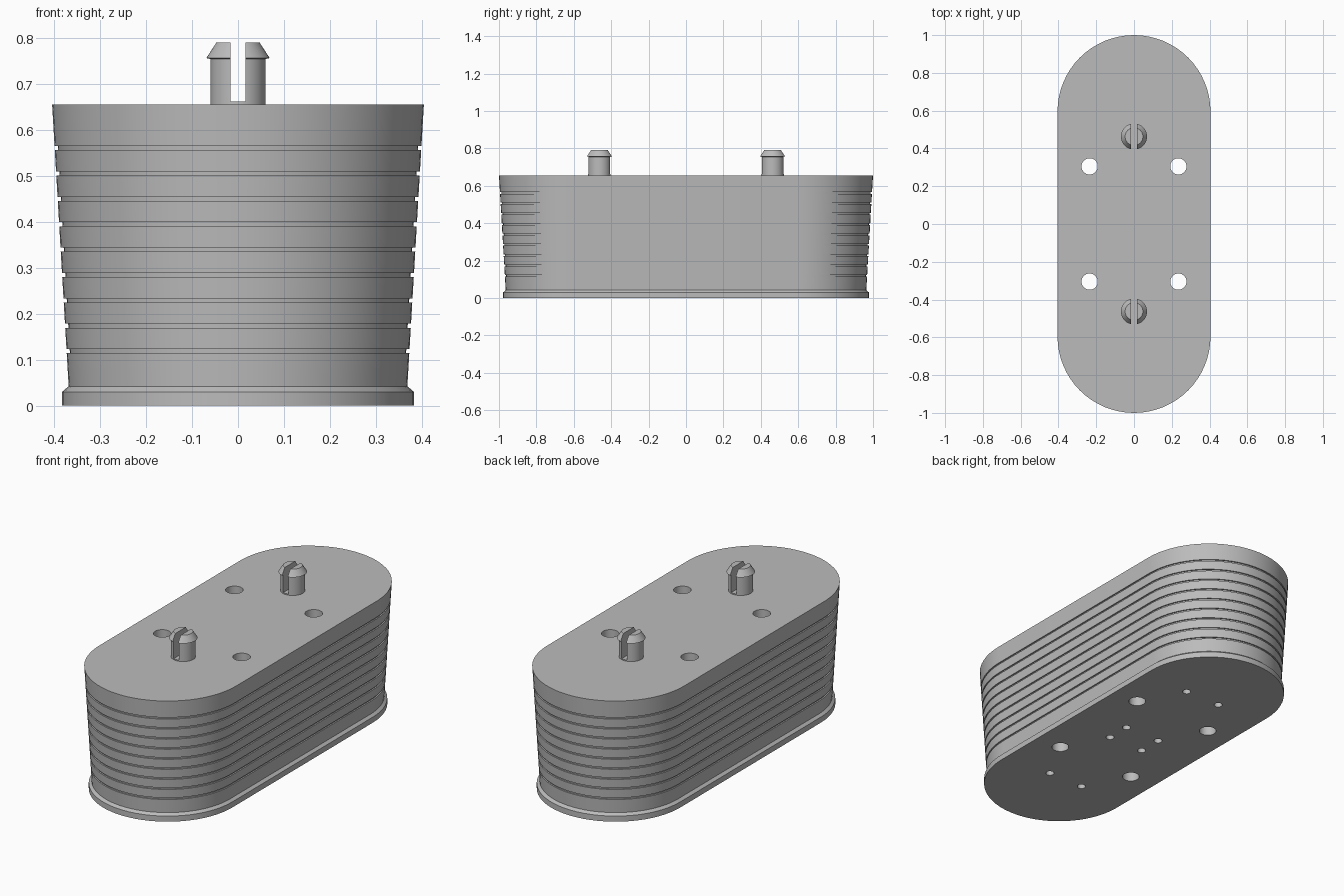
import bpy, bmesh, math

old = bpy.data.objects.get("Cube")
if old:
    bpy.data.objects.remove(old, do_unlink=True)

grey = bpy.data.materials.new("plain grey")
grey.use_nodes = True
colour = (0.5, 0.5, 0.5, 1)
grey.diffuse_color = colour
grey.node_tree.nodes["Principled BSDF"].inputs["Base Color"].default_value = colour

TOP = 0.656
WAIST = 0.042
STRAIGHT = 0.595     # half length of the straight sides


def finish(name, bm):
    bmesh.ops.recalc_face_normals(bm, faces=bm.faces)
    mesh = bpy.data.meshes.new(name)
    bm.to_mesh(mesh)
    bm.free()
    obj = bpy.data.objects.new(name, mesh)
    bpy.context.collection.objects.link(obj)
    mesh.materials.append(grey)
    return obj


def loft(name, profile, offset=0.0, centre_y=0.0, steps=32):
    """Stack capsule-shaped (or round) rings from (radius, height) pairs."""
    bm = bmesh.new()
    rings = []
    for r, z in profile:
        ring = []
        for side in (1, -1):
            for i in range(steps + (1 if offset else 0)):
                a = math.pi * i / steps
                ring.append(bm.verts.new((side * r * math.cos(a),
                            centre_y + side * (offset + r * math.sin(a)), z)))
        rings.append(ring)
    n = len(rings[0])
    for low, high in zip(rings, rings[1:]):
        for i in range(n):
            j = (i + 1) % n
            bm.faces.new((low[i], low[j], high[j], high[i]))
    bm.faces.new(rings[0])
    bm.faces.new(rings[-1])
    return finish(name, bm)


def cut(obj, cutter):
    mod = obj.modifiers.new("cut", 'BOOLEAN')
    mod.operation = 'DIFFERENCE'
    mod.solver = 'EXACT'
    mod.object = cutter
    cutter.hide_render = True
    bpy.ops.object.select_all(action='DESELECT')
    bpy.context.view_layer.objects.active = obj
    obj.select_set(True)
    bpy.ops.object.modifier_apply(modifier=mod.name)
    bpy.data.objects.remove(cutter, do_unlink=True)
    bpy.ops.object.shade_smooth_by_angle(angle=math.radians(30))


# Tapered body with a foot flange and nine shallow grooves
def wall(z):
    return 0.369 + (0.405 - 0.369) * (z - WAIST) / (TOP - WAIST)


profile = [(0.383, 0), (0.383, 0.03), (wall(WAIST), WAIST)]
for i in range(9):
    lo = 0.114 + i * 0.0553
    hi = lo + 0.009
    profile += [(wall(lo), lo), (wall(lo) - 0.007, lo),
                (wall(hi) - 0.007, hi), (wall(hi), hi)]
profile.append((wall(TOP), TOP))
body = loft("grooved_body", profile, STRAIGHT)

# Four through holes and eight small blind holes in the underside
holes = bmesh.new()
for x, y, r, top in ((0.235, 0.305, 0.043, 0.8),
                     (0.105, 0.065, 0.021, 0.25),
                     (0.105, 0.543, 0.021, 0.25)):
    for sx in (1, -1):
        for sy in (1, -1):
            new = bmesh.ops.create_cone(holes, cap_ends=True, segments=32,
                                        radius1=r, radius2=r, depth=top + 0.1)
            bmesh.ops.translate(holes, verts=new["verts"],
                                vec=(sx * x, sy * y, (top - 0.1) / 2))
cut(body, finish("hole_cutter", holes))

# Split snap pegs with barbed heads
for name, y in (("front_peg", -0.463), ("back_peg", 0.463)):
    peg = loft(name, [(0.06, TOP - 0.01), (0.06, 0.755), (0.069, 0.757),
                      (0.047, 0.791)], centre_y=y, steps=24)
    slot = bmesh.new()
    bmesh.ops.create_cube(slot, size=1)
    bmesh.ops.scale(slot, verts=slot.verts, vec=(0.032, 0.3, 0.2))
    bmesh.ops.translate(slot, verts=slot.verts, vec=(0, y, 0.762))
    cut(peg, finish("slot_cutter", slot))
